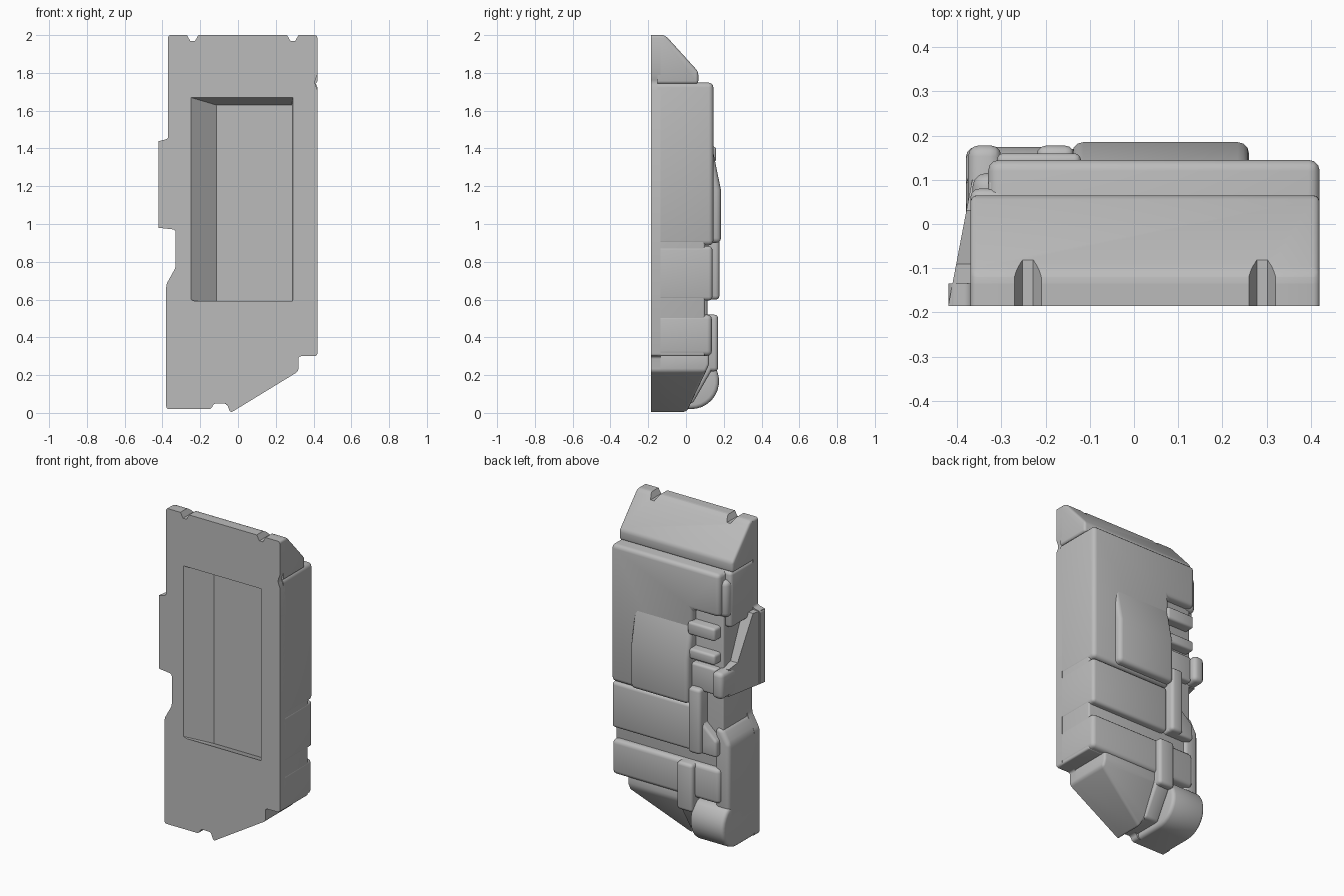
import bpy, bmesh, math
from mathutils import Vector

old = bpy.data.objects.get("Cube")
if old:
    bpy.data.objects.remove(old, do_unlink=True)

grey = bpy.data.materials.new("plain grey")
grey.use_nodes = True
grey.diffuse_color = (0.5, 0.5, 0.5, 1)
bsdf = grey.node_tree.nodes["Principled BSDF"]
bsdf.inputs["Base Color"].default_value = grey.diffuse_color
bsdf.inputs["Roughness"].default_value = 0.6

FRONT, SEAM = -0.185, -0.15
parts = []


def finish(name, bm, cutter=False):
    bmesh.ops.recalc_face_normals(bm, faces=bm.faces)
    mesh = bpy.data.meshes.new(name)
    bm.to_mesh(mesh)
    bm.free()
    obj = bpy.data.objects.new(name, mesh)
    bpy.context.collection.objects.link(obj)
    if cutter:
        obj.hide_render = True
        obj.hide_set(True)
        obj.display_type = 'WIRE'
    else:
        mesh.materials.append(grey)
        parts.append(obj)
    return obj


def prism(name, outline, lo, hi, bevel=0.02, axis='y', cuts=(), corners_only=False, cutter=False):
    """Extrude an outline, trim it by planes, then round all but its front edges.
    Outline is (x, z) along y, or (y, z) along x."""
    bm = bmesh.new()
    place = (lambda p, d: (p[0], d, p[1])) if axis == 'y' else (lambda p, d: (d, p[0], p[1]))
    face = bm.faces.new([bm.verts.new(place(p, lo)) for p in outline])
    side = bmesh.ops.extrude_face_region(bm, geom=[face])["geom"]
    bmesh.ops.translate(bm, verts=[v for v in side if isinstance(v, bmesh.types.BMVert)],
                        vec=place((0, 0), hi - lo))
    for co, no in cuts:
        geom = bm.verts[:] + bm.edges[:] + bm.faces[:]
        bmesh.ops.bisect_plane(bm, geom=geom, plane_co=co, plane_no=no, clear_outer=True)
        bmesh.ops.holes_fill(bm, edges=[e for e in bm.edges if e.is_boundary], sides=0)
    bmesh.ops.recalc_face_normals(bm, faces=bm.faces)
    if bevel:
        front = min(v.co.y for v in bm.verts) + 1e-4
        edges = []
        for e in bm.edges:
            a, b = e.verts
            if max(a.co.y, b.co.y) < front or e.calc_face_angle(0) < 0.4:
                continue
            if corners_only and abs(a.co.y - b.co.y) < 1e-4:
                continue
            edges.append(e)
        bmesh.ops.bevel(bm, geom=edges, offset=bevel, segments=3, profile=0.5,
                        affect='EDGES', clamp_overlap=True)
    return finish(name, bm, cutter)


def block(name, x0, x1, z0, z1, y1, **kw):
    return prism(name, [(x0, z0), (x1, z0), (x1, z1), (x0, z1)], kw.pop("y0", SEAM), y1, **kw)


def subtract(obj, cutter):
    mod = obj.modifiers.new("cut", 'BOOLEAN')
    mod.operation = 'DIFFERENCE'
    mod.solver = 'EXACT'
    mod.object = cutter


# Flat front plate with the full outline
plate = prism("front_plate", [
    (-.37, 2), (.42, 2), (.42, 1.79), (.405, 1.75), (.42, 1.71), (.42, .30), (.32, .30),
    (.32, .22), (-.04, 0), (-.06, .05), (-.13, .05), (-.14, .02), (-.38, .02), (-.38, .68),
    (-.33, .77), (-.33, .97), (-.42, .98), (-.42, 1.44), (-.37, 1.45)],
    FRONT, -0.135, 0.014, corners_only=True)

# Inner core fills the grooves between the rounded blocks
core = block("inner_core", -.33, .418, .30, 1.74, .10, bevel=.01)

# Sloping top cap
cap = block("top_cap", -.37, .42, 1.742, 2, .065, cuts=[
    ((0, -.11, 2), (0, .74, .67)), ((0, -.12, 2), (0, .35, .94))], bevel=.015)

# Main back blocks
upper = prism("upper_block", [(-.33, 1.748), (.42, 1.748), (.42, .887), (-.14, .887),
                              (-.14, 1.48), (-.33, 1.48)], SEAM, .145, .025)
lower = block("lower_block", -.13, .42, .595, .883, .14)
band = block("lower_band", -.325, .42, .302, .52, .137, bevel=.025)

# Raised back panel tapering downward
block("back_panel", -.14, .26, .90, 1.435, .185, y0=.05, bevel=.025,
      cuts=[((0, .185, 1.18), (0, .98, .2))])

# Flank parts on the right side
block("upper_flank", -.37, -.28, 1.40, 1.75, .08)
block("flank_step", -.365, -.28, 1.47, 1.70, .115, bevel=.03)
prism("side_lug", [(-.185, 1.44), (-.09, 1.44), (.03, 1.17), (.10, 1.15), (.10, .98),
                   (-.185, .98)], -.42, -.30, .015, axis='x',
      cuts=[((-.42, FRONT, 0), (-1, .19, 0))])
block("lug_grip", -.375, -.30, .985, 1.15, .178, bevel=.025)
prism("lower_flank", [(-.38, .16), (-.38, .68), (-.33, .77), (-.28, .77), (-.28, .16)],
      SEAM, .115, .025)

# Ribs beside the panel
for i, (z0, z1, y) in enumerate([(1.33, 1.41, .16), (1.18, 1.245, .16), (.985, 1.15, .14)]):
    block(f"side_rib_{i + 1}", -.31, -.12, z0, z1, y, y0=0, bevel=.015)

# Vertical bars and the slanted foot
prism("upper_bar", [(-.135, 1.01), (-.215, 1.01), (-.215, .79), (-.315, .70), (-.315, .60),
                    (-.135, .60)], 0, .15, .015)
block("upper_bar_ridge", -.22, -.135, .60, 1.01, .177, y0=0)
block("lower_bar", -.16, -.05, .22, .52, .17, y0=0)
block("bar_tail", -.15, -.05, .05, .30, .15, bevel=.015,
      cuts=[((0, .15, .25), (0, .87, -.5))])

# Rounded bottom lobe
arc = [(.027 + .148 * math.sin(t), .168 - .148 * math.cos(t))
       for t in [math.radians(12 * i) for i in range(13)]]
prism("bottom_lobe", [(SEAM, .02)] + arc + [(SEAM, .30)], -.38, -.145, .022, axis='x')

# Chamfered lower wedge
prism("lower_wedge", [(.32, .32), (.32, .22), (-.04, 0), (-.06, .05), (-.12, .05),
                      (-.12, .32)], SEAM, .122, .015,
      cuts=[((0, .12, .25), (0, .9, -.43))])

# Front pocket, undercut at its lower end
bm = bmesh.new()
for y, x0, x1, z0, z1 in [(FRONT, -.25, .29, .60, 1.67), (-.075, -.115, .285, .55, 1.63)]:
    for x in (x0, x1):
        for z in (z0, z1):
            bm.verts.new((x, y, z))
            if y == FRONT:
                bm.verts.new((x, y - .02, z))
bmesh.ops.convex_hull(bm, input=bm.verts)
pocket = finish("pocket_cutter", bm, cutter=True)
for obj in (plate, core, upper, lower):
    subtract(obj, pocket)

# Two shallow notches across the top edge
for x in (-.24, .29):
    notch = prism("notch_cutter", [(x - .036, 2.01), (x - .012, 1.968), (x + .012, 1.968),
                                   (x + .036, 2.01)], -.3, .05, 0, cutter=True)
    subtract(plate, notch)
    subtract(cap, notch)

# Bake the cuts, then smooth the rounded edges
bpy.context.view_layer.update()
graph = bpy.context.evaluated_depsgraph_get()
for obj in parts:
    if obj.modifiers:
        baked = bpy.data.meshes.new_from_object(obj.evaluated_get(graph))
        obj.modifiers.clear()
        obj.data = baked
        baked.materials.clear()
        baked.materials.append(grey)
for obj in [o for o in bpy.data.objects if "cutter" in o.name]:
    bpy.data.objects.remove(obj, do_unlink=True)
bpy.ops.object.select_all(action='DESELECT')
for obj in parts:
    obj.select_set(True)
bpy.context.view_layer.objects.active = parts[0]
bpy.ops.object.shade_smooth_by_angle(angle=math.radians(35))
